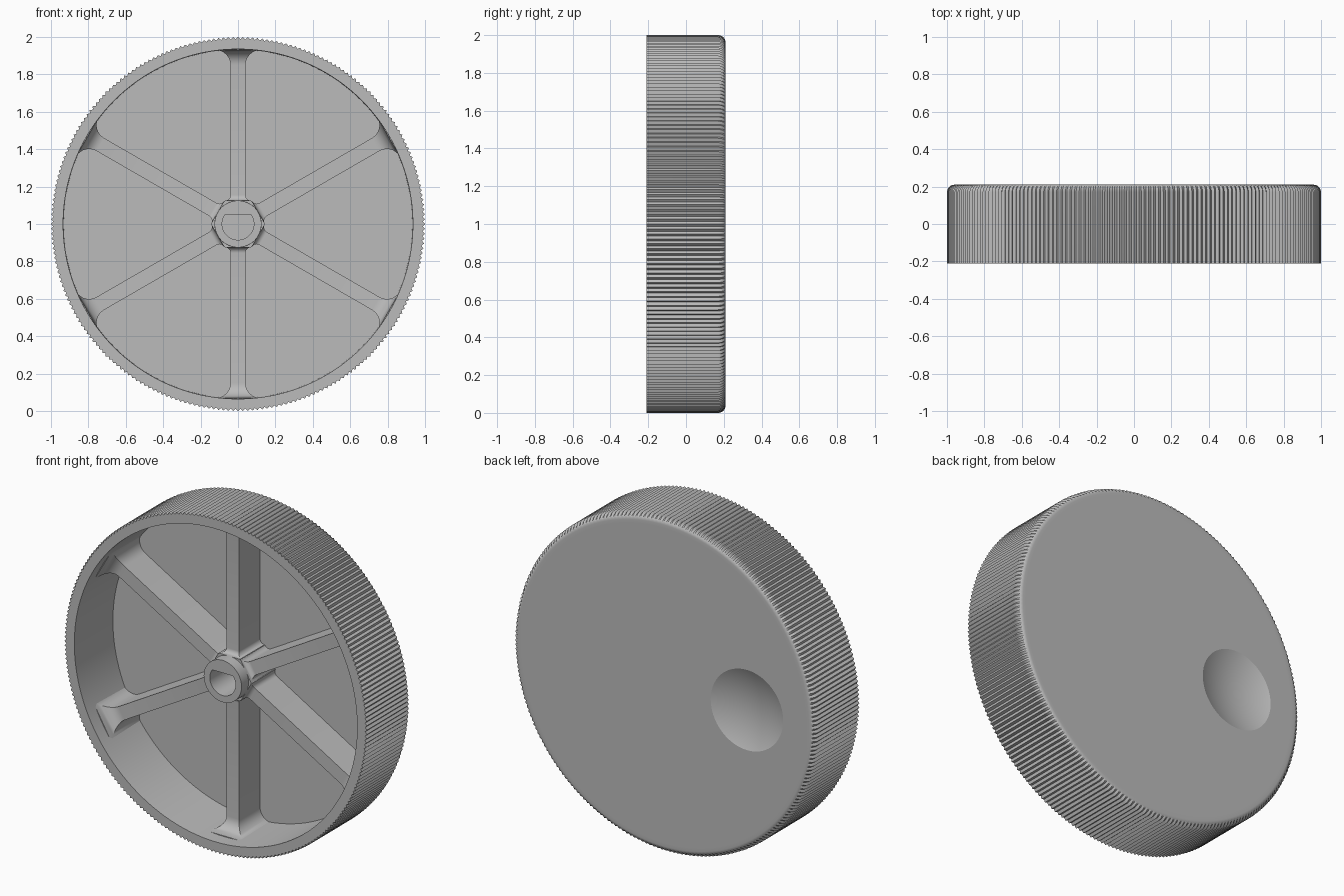
import bpy, bmesh, math
from mathutils import Matrix, Vector

cube = bpy.data.objects.get("Cube")
if cube:
    bpy.data.objects.remove(cube, do_unlink=True)

CENTRE_Z = 1.0
BACK, FLOOR, FRONT = 0.21, 0.15, -0.21
SPOKE_FRONT, HUB_FRONT = -0.05, -0.145
TEETH, TOOTH_DEPTH = 240, 0.012

grey = bpy.data.materials.new("grey plastic")
grey.use_nodes = True
grey.diffuse_color = (0.5, 0.5, 0.5, 1)
grey.node_tree.nodes["Principled BSDF"].inputs["Base Color"].default_value = (0.5, 0.5, 0.5, 1)


def finish(name, bm):
    """Turn a bmesh into a named object."""
    bmesh.ops.recalc_face_normals(bm, faces=bm.faces)
    mesh = bpy.data.meshes.new(name)
    bm.to_mesh(mesh)
    bm.free()
    mesh.materials.append(grey)
    obj = bpy.data.objects.new(name, mesh)
    bpy.context.collection.objects.link(obj)
    return obj


def activate(obj):
    bpy.ops.object.select_all(action="DESELECT")
    obj.select_set(True)
    bpy.context.view_layer.objects.active = obj


def smooth(obj, degrees):
    activate(obj)
    bpy.ops.object.shade_smooth_by_angle(angle=math.radians(degrees))


def skin(bm, rings):
    """Join closed rings of equal length and cap both ends."""
    for a, b in zip(rings, rings[1:]):
        n = len(a)
        for i in range(n):
            j = (i + 1) % n
            bm.faces.new((a[i], a[j], b[j], b[i]))
    bm.faces.new(rings[0])
    bm.faces.new(rings[-1])


def lathe(name, profile, steps):
    """Turn (radius, y, groove depth, flat height) points about the y axis."""
    bm = bmesh.new()
    rings = []
    for radius, y, groove, flat in profile:
        ring = []
        for i in range(steps):
            a = math.tau * i / steps
            r = radius - groove * (i % 2)
            ring.append(bm.verts.new((r * math.cos(a), y, CENTRE_Z + min(r * math.sin(a), flat))))
        rings.append(ring)
    skin(bm, rings)
    return finish(name, bm)


# Knurled cup: inner wall, front lip, toothed side, rounded back edge
ROUND = 0.04
profile = [(0.932, FLOOR, 0, 2), (0.935, FRONT, 0, 2), (1, FRONT, TOOTH_DEPTH, 2)]
for k in range(9):
    a = math.pi / 2 * k / 8
    profile.append((1 - ROUND + ROUND * math.cos(a), BACK - ROUND + ROUND * math.sin(a),
                    TOOTH_DEPTH * math.cos(a), 2))
profile.append((0.94, BACK, 0, 2))
cup = lathe("knurled_cup", profile, 2 * TEETH)

# Finger dimple cut into the back
DIMPLE, BALL = 0.24, 0.6
bm = bmesh.new()
bmesh.ops.create_uvsphere(bm, u_segments=96, v_segments=64, radius=BALL)
lift = math.sqrt(BALL ** 2 - DIMPLE ** 2)
bmesh.ops.transform(bm, verts=bm.verts, matrix=Matrix.Translation((-0.55, BACK + lift, CENTRE_Z))
                    @ Matrix.Rotation(math.pi / 2, 4, "X"))
cutter = finish("dimple_cutter", bm)
cutter.hide_render = True
for p in cutter.data.polygons:
    p.use_smooth = True
cut = cup.modifiers.new("dimple", "BOOLEAN")
cut.operation, cut.solver, cut.object = "DIFFERENCE", "EXACT", cutter
activate(cup)
bpy.ops.object.modifier_apply(modifier=cut.name)
bpy.data.objects.remove(cutter, do_unlink=True)
smooth(cup, 20)

# Hub with a D-shaped shaft socket
hub = lathe("hub", [(0.128, FLOOR + 0.005, 0, 2), (0.125, HUB_FRONT, 0, 2),
                    (0.085, HUB_FRONT, 0, 0.05), (0.085, 0.1, 0, 0.05)], 96)
smooth(hub, 30)


# Six spokes, flared where they meet the hub and the rim
def fillet(distance, radius):
    d = min(max(distance, 0), radius)
    return radius - math.sqrt(radius ** 2 - (radius - d) ** 2)


HUB_R, RIM_R, HUB_FILLET, RIM_FILLET = 0.125, 0.93, 0.03, 0.08
arc = [1 - math.cos(math.pi / 2 * k / 8) for k in range(9)]
stations = [0.1] + [HUB_R + HUB_FILLET * t for t in arc]
stations += [RIM_R - RIM_FILLET * t for t in reversed(arc)] + [0.95]
for n in range(6):
    bm = bmesh.new()
    spin = Matrix.Translation((0, 0, CENTRE_Z)) @ Matrix.Rotation(math.tau * n / 6, 4, "Y")
    rings = []
    for r in stations:
        flare = fillet(r - HUB_R, HUB_FILLET) + fillet(RIM_R - r, RIM_FILLET)
        half, top, base = 0.04 + flare, SPOKE_FRONT - flare, FLOOR + 0.005
        corners = [(-half, base), (-half, top), (half, top), (half, base)]
        rings.append([bm.verts.new(spin @ Vector((x, y, r))) for x, y in corners])
    skin(bm, rings)
    smooth(finish(f"spoke_{n + 1}", bm), 30)
